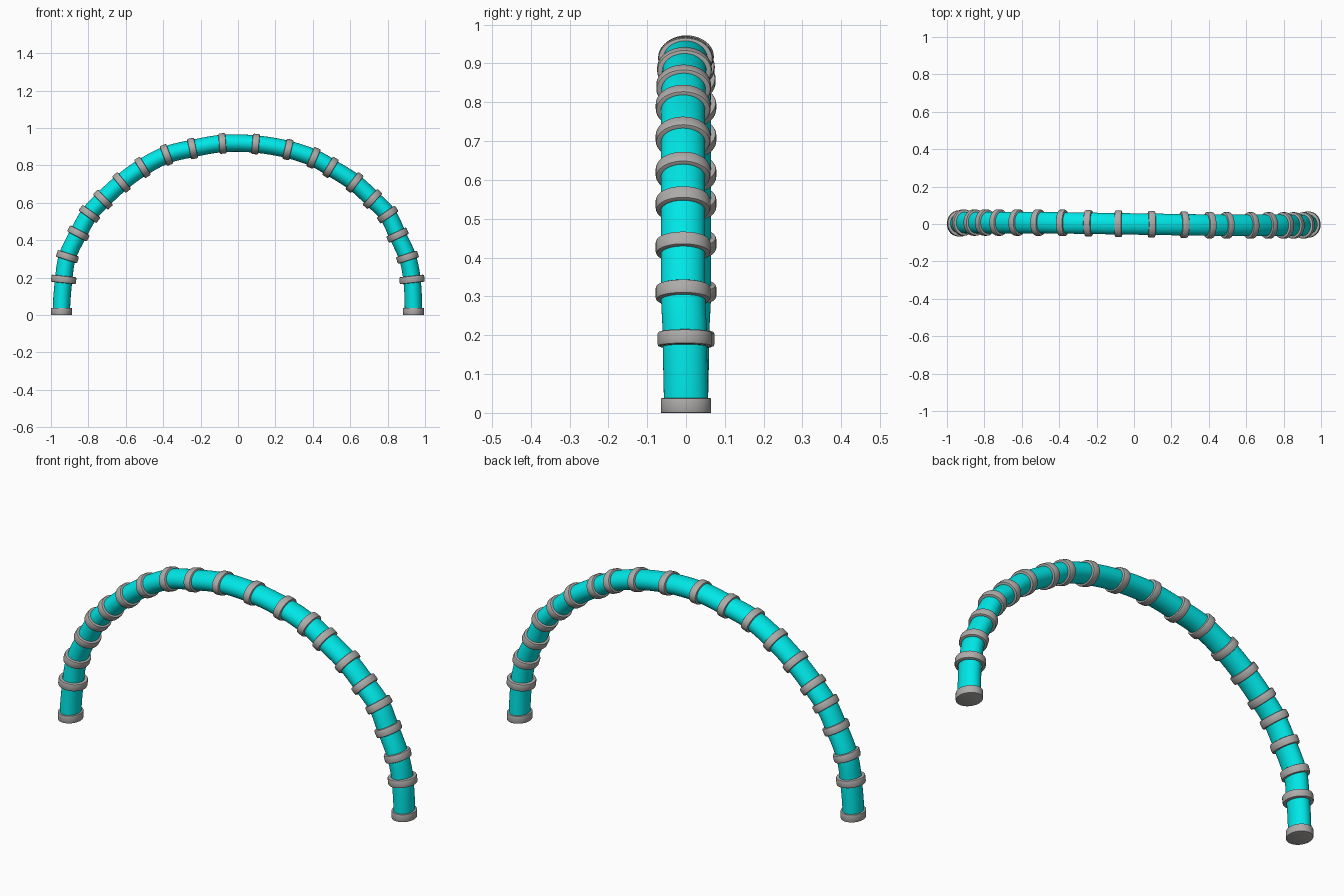
import bpy, bmesh, math
from mathutils import Vector

if "Cube" in bpy.data.objects:
    bpy.data.objects.remove(bpy.data.objects["Cube"])

# Ring centres in the front plane (x, z), left foot to right foot
PTS = [(-.944, .019), (-.932, .19), (-.912, .312), (-.853, .436), (-.794, .54),
       (-.722, .617), (-.623, .708), (-.511, .789), (-.382, .856), (-.243, .89),
       (-.083, .917), (.094, .914), (.267, .885), (.404, .84), (.495, .789),
       (.623, .708), (.719, .62), (.80, .537), (.853, .427), (.906, .309),
       (.930, .19), (.938, .019)]
SEG = 40


def centre(x, z):
    # The two arms lean slightly apart in y
    s = max(-1, min(1, x / .5)) * max(0, min(1, (z - .12) / .18))
    return Vector((x, -.0075 * s, z))


P = [centre(x, z) for x, z in PTS]
N = len(P)


def tangent(i):
    if i in (0, N - 1):
        return Vector((0, 0, 1 if i == 0 else -1))
    t = P[i + 1] - P[i - 1]
    t.y = 0
    return t.normalized()


def material(name, col):
    m = bpy.data.materials.new(name)
    m.diffuse_color = col
    m.use_nodes = True
    m.node_tree.nodes["Principled BSDF"].inputs["Base Color"].default_value = m.diffuse_color
    return m


def loft(name, stations, mat=None, caps=True):
    """Skin ellipses given as (centre, tangent, radial radius, y radius)."""
    bm = bmesh.new()
    loops = []
    for c, t, rr, ry in stations:
        n = Vector((-t.z, 0, t.x))
        loops.append([bm.verts.new(c + n * rr * math.cos(a) + Vector((0, ry * math.sin(a), 0)))
                      for a in (2 * math.pi * k / SEG for k in range(SEG))])
    for a, b in zip(loops, loops[1:]):
        for k in range(SEG):
            bm.faces.new((a[k], a[(k + 1) % SEG], b[(k + 1) % SEG], b[k]))
    if caps:
        bm.faces.new(loops[0][::-1])
        bm.faces.new(loops[-1])
    bmesh.ops.recalc_face_normals(bm, faces=bm.faces)
    me = bpy.data.meshes.new(name)
    bm.to_mesh(me)
    bm.free()
    ob = bpy.data.objects.new(name, me)
    bpy.context.collection.objects.link(ob)
    if mat:
        me.materials.append(mat)
    bpy.ops.object.select_all(action='DESELECT')
    ob.select_set(True)
    bpy.context.view_layer.objects.active = ob
    bpy.ops.object.shade_smooth_by_angle(angle=math.radians(35))
    return ob


# Arched tube: smooth path through the ring centres
st = []
for i in range(N - 1):
    a, b = P[i], P[i + 1]
    L = (b - a).length
    ta, tb = tangent(i) * L, tangent(i + 1) * L
    for k in range(6):
        u = k / 6
        c = (a * (2*u**3 - 3*u**2 + 1) + ta * (u**3 - 2*u**2 + u)
             + b * (3*u**2 - 2*u**3) + tb * (u**3 - u**2))
        d = (a * (6*u*u - 6*u) + ta * (3*u*u - 4*u + 1)
             + b * (6*u - 6*u*u) + tb * (3*u*u - 2*u))
        d.y = 0
        st.append((c, d.normalized(), .0465, .057))
st.append((P[-1], tangent(N - 1), .0465, .057))
loft("arch_tube", st, material("cyan", (0.0, .80, .80, 1)))

# Collars: rounded-edge bands along the tube, solid discs at the feet
grey = material("grey", (.42, .41, .40, 1))
for i in range(N):
    foot = i in (0, N - 1)
    t = tangent(i)
    if foot:
        rr, ry, e = .056, .065, .002
    else:
        rr, ry, e = (.067 if i in (1, N - 2) else .054 + .006 * abs(P[i].x)), .0705, .006
    h = .019
    prof = [(-h, e), (-h + e * .3, e * .3), (-h + e, 0), (h - e, 0), (h - e * .3, e * .3), (h, e)]
    if not foot:
        prof = [(-h, .016)] + prof + [(h, .016)]
    loft("foot_collar" if foot else "collar",
         [(P[i] + t * o, t, rr - d, ry - d) for o, d in prof], grey, caps=foot)
